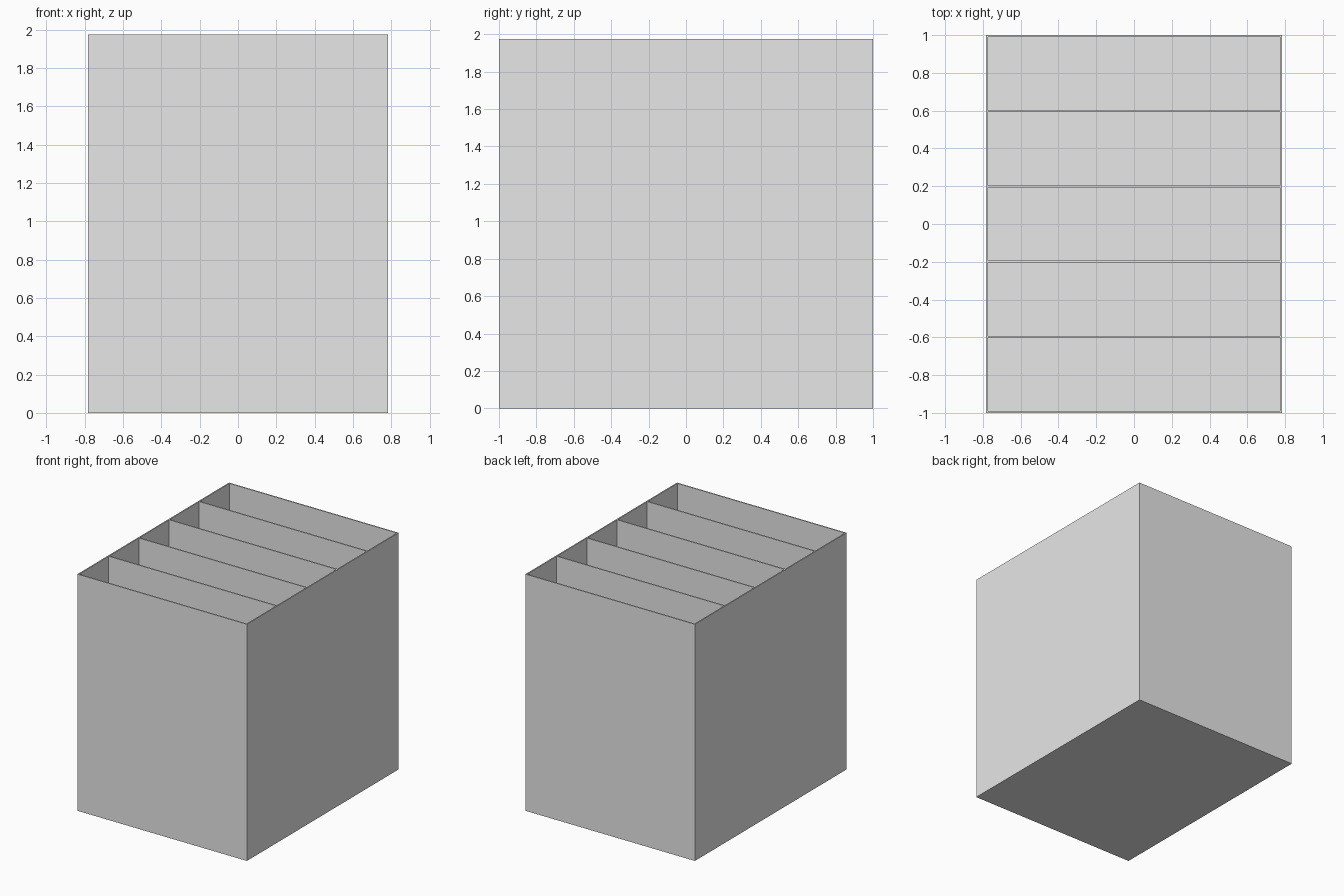
import bpy
from mathutils import Vector

cube = bpy.data.objects.get("Cube")
if cube:
    bpy.data.objects.remove(cube, do_unlink=True)

WIDTH, LENGTH, HEIGHT = 1.565, 2.0, 1.975
WALL = 0.01
SLOTS = 5

grey = bpy.data.materials.new("light_grey")
grey.use_nodes = True
colour = (0.8, 0.8, 0.8, 1)
grey.diffuse_color = colour
grey.node_tree.nodes["Principled BSDF"].inputs["Base Color"].default_value = colour


def box(name, size, centre):
    bpy.ops.mesh.primitive_cube_add(size=1, location=centre)
    obj = bpy.context.object
    obj.name = name
    for v in obj.data.vertices:
        v.co *= Vector(size)
    obj.data.materials.append(grey)
    return obj


# Solid body of the open bin
bin_body = box("divided_bin", (WIDTH, LENGTH, HEIGHT), (0, 0, HEIGHT / 2))

# Equal slots hollowed out from above, leaving thin walls, dividers and floor
pitch = (LENGTH - WALL) / SLOTS
cutters = []
for i in range(SLOTS):
    y = (i - (SLOTS - 1) / 2) * pitch
    cutter = box("slot_cutter", (WIDTH - 2 * WALL, pitch - WALL, HEIGHT),
                 (0, y, HEIGHT / 2 + WALL))
    cutter.hide_render = True
    cutters.append(cutter)
    cut = bin_body.modifiers.new("slot", 'BOOLEAN')
    cut.operation = 'DIFFERENCE'
    cut.solver = 'EXACT'
    cut.object = cutter

# Apply the cuts and discard the cutters
bpy.ops.object.select_all(action='DESELECT')
bin_body.select_set(True)
bpy.context.view_layer.objects.active = bin_body
for name in [m.name for m in bin_body.modifiers]:
    bpy.ops.object.modifier_apply(modifier=name)
for cutter in cutters:
    bpy.data.objects.remove(cutter, do_unlink=True)
